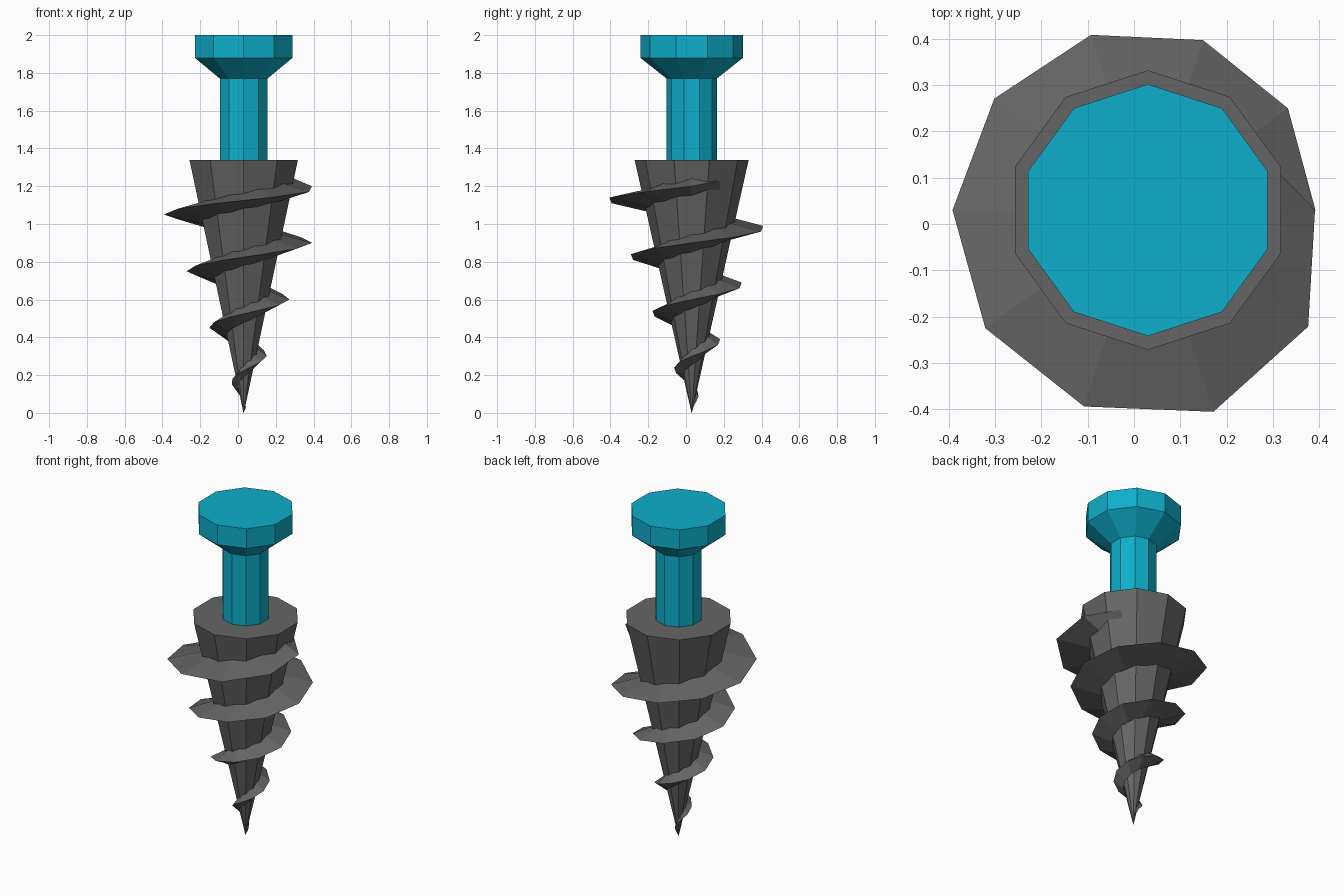
import bpy
from math import cos, sin, radians

if "Cube" in bpy.data.objects:
    bpy.data.objects.remove(bpy.data.objects["Cube"])

CX, CY = 0.03, 0.03      # screw axis
SLOPE = 0.302 / 1.34     # core radius per unit height


def material(name, rgb):
    m = bpy.data.materials.new(name)
    m.diffuse_color = (*rgb, 1)
    m.use_nodes = True
    m.node_tree.nodes["Principled BSDF"].inputs["Base Color"].default_value = m.diffuse_color
    return m


def loft(name, rings, mat):
    """Skin equal-sized closed rings of points and cap both ends."""
    n = len(rings[0])
    verts = [p for ring in rings for p in ring]
    faces = [(i * n + j, i * n + (j + 1) % n, (i + 1) * n + (j + 1) % n, (i + 1) * n + j)
             for i in range(len(rings) - 1) for j in range(n)]
    faces += [tuple(reversed(range(n))), tuple(range(len(verts) - n, len(verts)))]
    me = bpy.data.meshes.new(name)
    me.from_pydata(verts, [], faces)
    me.materials.append(mat)
    ob = bpy.data.objects.new(name, me)
    bpy.context.collection.objects.link(ob)
    return ob


def polar(r, deg, z):
    a = radians(deg)
    return (CX + r * cos(a), CY + r * sin(a), z)


def decagon(r, z):
    return [polar(r, 90 + 36 * k, z) for k in range(10)]


grey = material("dark_grey", (0.13, 0.13, 0.13))
cyan = material("cyan", (0.004, 0.43, 0.6))

# Head and shank
loft("head_and_shank", [decagon(r, z) for r, z in
     [(0.133, 1.33), (0.133, 1.77), (0.272, 1.88), (0.272, 2.0)]], cyan)

# Tapered core with a pointed tip
loft("tapered_core", [decagon(0.001, 0), decagon(0.302, 1.34)], grey)

# Spiral thread: triangular section, ten steps per turn, fading into the core at the top
fade = {39: 0.428, 40: 0.361, 41: 0.262}
sections = []
for k in range(1, 42):
    z = 0.03 * k
    inner = 0.92 * SLOPE * z
    outer = fade.get(k, 0.4 * z + 0.002)
    h = min(0.048, 0.015 + 0.1 * z)
    sections.append([polar(inner, 36 * k, z - h), polar(inner, 36 * k, z + h),
                     polar(outer, 36 * k, z)])
thread = loft("spiral_thread", sections, grey)

# Consistent outward normals on the thread
import bmesh
bm = bmesh.new()
bm.from_mesh(thread.data)
bmesh.ops.recalc_face_normals(bm, faces=bm.faces)
bm.to_mesh(thread.data)
bm.free()
